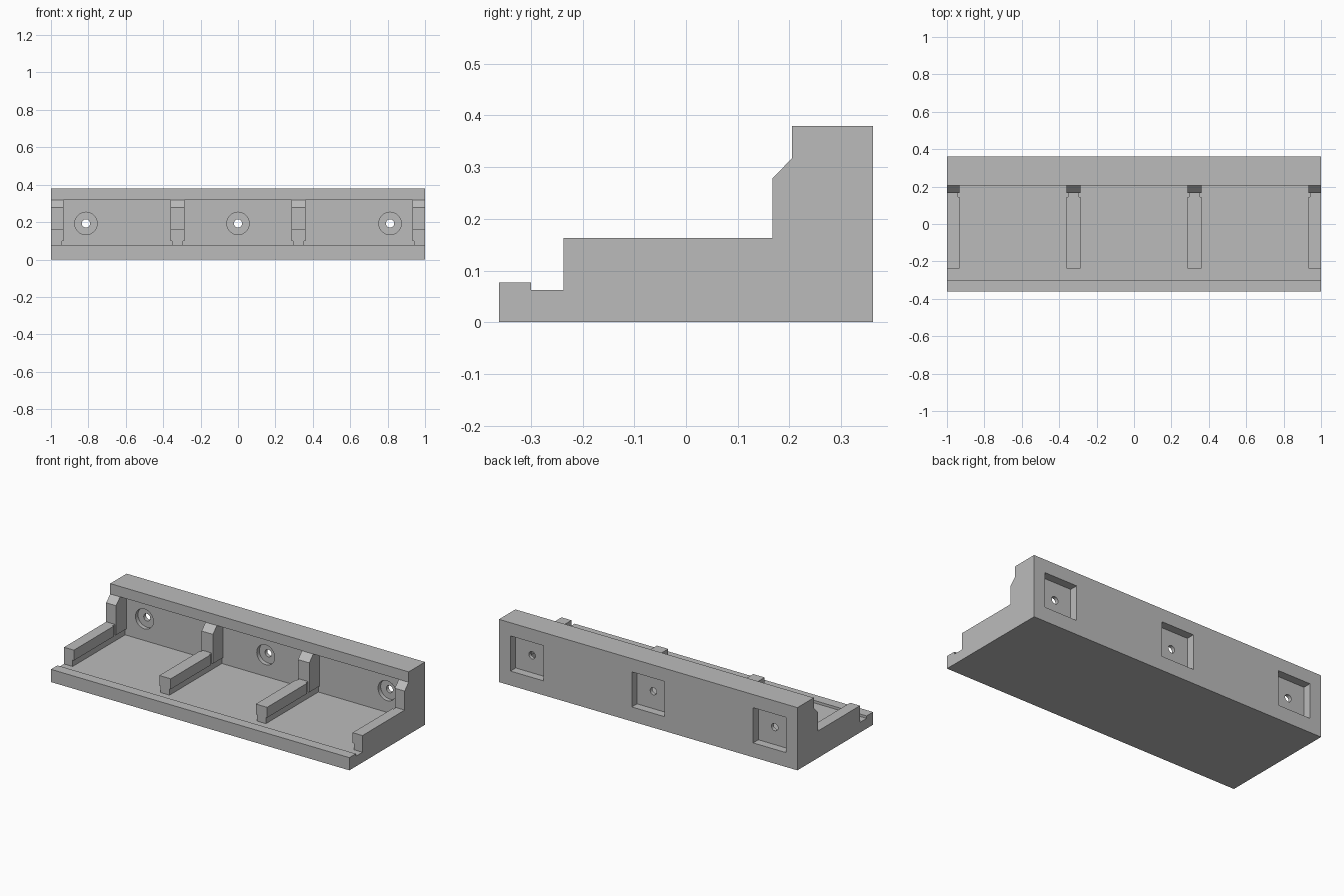
import bpy
import bmesh
import math
from mathutils import Matrix

if "Cube" in bpy.data.objects:
    bpy.data.objects.remove(bpy.data.objects["Cube"], do_unlink=True)

grey = bpy.data.materials.new("plain grey")
grey.use_nodes = True
COLOR = (0.5, 0.5, 0.5, 1)
grey.diffuse_color = COLOR
grey.node_tree.nodes["Principled BSDF"].inputs["Base Color"].default_value = COLOR

FRONT, BACK = -0.362, 0.362
FLOOR, WALL = 0.062, 0.265     # tray floor height, inner face of back wall
BAR_TOP, SHELF = 0.163, 0.317  # divider bar top, underside of top ledge
POST = 0.167                   # front of divider posts
LEDGE = 0.205                  # front of top ledge
HOLE_Z = 0.193


def finish(name, bm):
    bmesh.ops.recalc_face_normals(bm, faces=bm.faces)
    mesh = bpy.data.meshes.new(name)
    bm.to_mesh(mesh)
    bm.free()
    mesh.materials.append(grey)
    obj = bpy.data.objects.new(name, mesh)
    bpy.context.collection.objects.link(obj)
    return obj


def add_prism(bm, profile, x0, x1):
    """Extrude a (y, z) outline from x0 to x1."""
    face = bm.faces.new([bm.verts.new((x0, y, z)) for y, z in profile])
    ext = bmesh.ops.extrude_face_region(bm, geom=[face])
    verts = [v for v in ext["geom"] if isinstance(v, bmesh.types.BMVert)]
    bmesh.ops.translate(bm, verts=verts, vec=(x1 - x0, 0, 0))


def rect(y0, y1, z0, z1):
    return [(y0, z0), (y1, z0), (y1, z1), (y0, z1)]


def cut(target, bm):
    cutter = finish("cutter", bm)
    cutter.hide_render = True
    mod = target.modifiers.new("cut", "BOOLEAN")
    mod.operation = "DIFFERENCE"
    mod.solver = "EXACT"
    mod.object = cutter
    bpy.context.view_layer.objects.active = target
    bpy.ops.object.modifier_apply(modifier=mod.name)
    bpy.data.objects.remove(cutter, do_unlink=True)


def cylinder_cutter(x, y0, y1, radius):
    bm = bmesh.new()
    place = Matrix.Translation((x, (y0 + y1) / 2, HOLE_Z)) @ Matrix.Rotation(math.pi / 2, 4, "X")
    bmesh.ops.create_cone(bm, cap_ends=True, segments=40, radius1=radius,
                          radius2=radius, depth=y1 - y0, matrix=place)
    return bm


# Tray body: front lip, floor, back wall and overhanging top ledge
bm = bmesh.new()
add_prism(bm, [(FRONT, 0), (BACK, 0), (BACK, 0.38), (LEDGE, 0.38), (LEDGE, SHELF),
               (WALL, SHELF), (WALL, FLOOR), (-0.3, FLOOR), (-0.3, 0.077),
               (FRONT, 0.077)], -1, 1)
body = finish("tray_body", bm)

# Screw holes, round recesses in front and square pockets behind
for x in (-0.813, 0, 0.813):
    bm = bmesh.new()
    add_prism(bm, rect(BACK - 0.05, BACK + 0.1, 0.087, 0.3), x - 0.11, x + 0.11)
    cut(body, bm)
    cut(body, cylinder_cutter(x, WALL - 0.05, WALL + 0.025, 0.06))
    cut(body, cylinder_cutter(x, WALL - 0.05, BACK + 0.05, 0.022))

bpy.ops.object.select_all(action="DESELECT")
body.select_set(True)
bpy.context.view_layer.objects.active = body
bpy.ops.object.shade_smooth_by_angle(angle=math.radians(30))


# Dividers: narrow foot and neck, wide bar and chamfered post
def divider(name, wide, narrow):
    bm = bmesh.new()
    step = 0.1
    add_prism(bm, rect(-0.237, WALL, FLOOR, step), *narrow)
    add_prism(bm, rect(0.145, POST, step, BAR_TOP), *narrow)
    add_prism(bm, rect(-0.237, 0.145, step, BAR_TOP), *wide)
    add_prism(bm, [(POST, step), (WALL, step), (WALL, SHELF), (LEDGE, SHELF),
                   (POST, 0.278)], *wide)
    finish(name, bm)


for side, s in (("right", -1), ("left", 1)):
    divider(side + "_end_divider", (s, s * 0.934), (s, s * 0.942))
    c = s * 0.323
    divider(side + "_inner_divider", (c - 0.038, c + 0.038), (c - 0.03, c + 0.03))
